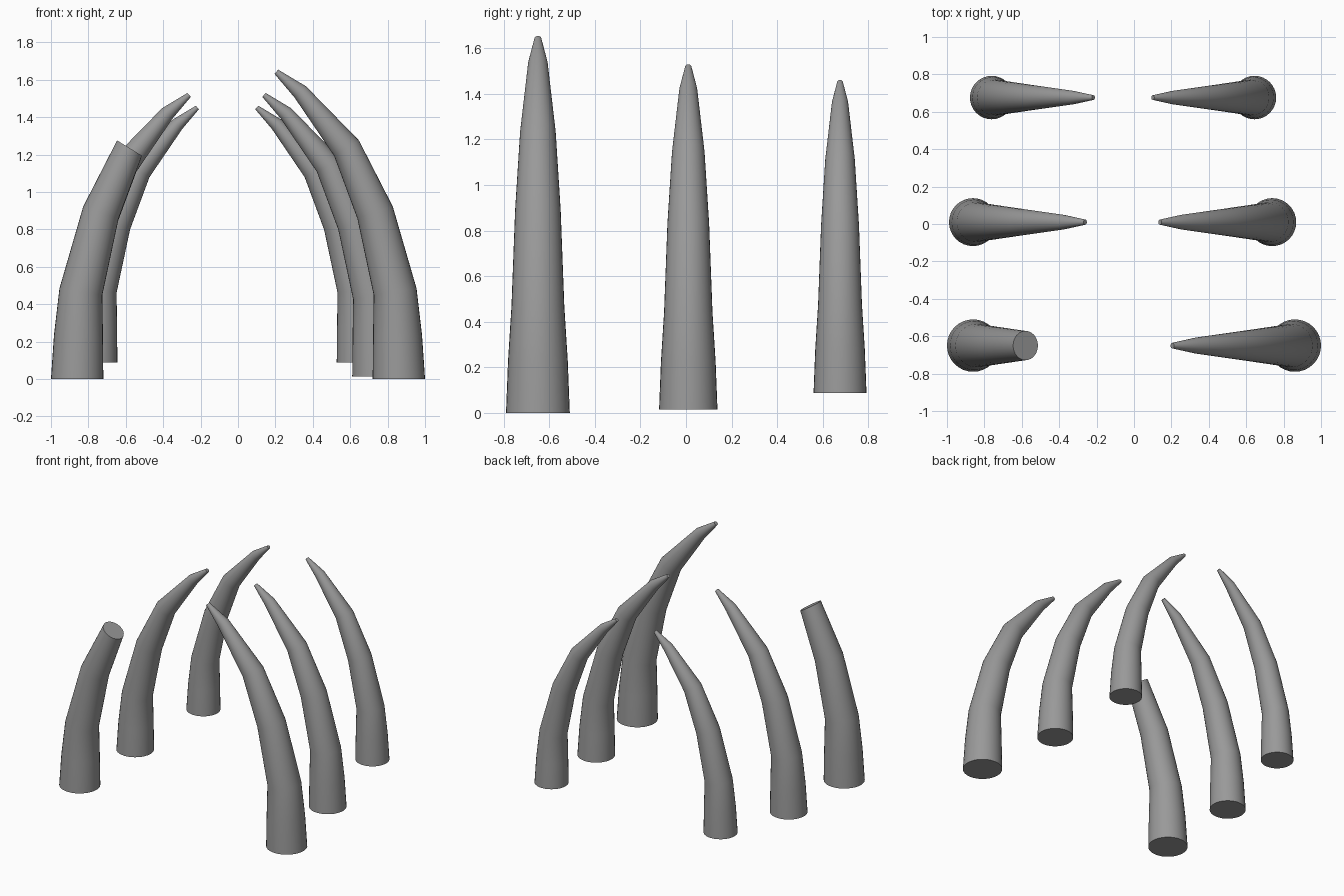
import bpy
import bmesh
import math
from mathutils import Vector

default = bpy.data.objects.get("Cube")
if default:
    bpy.data.objects.remove(default)

SIDES = 32

# One plain grey for every rib
grey = bpy.data.materials.new("stone_grey")
grey.use_nodes = True
colour = (0.32, 0.32, 0.32, 1)
grey.diffuse_color = colour
grey.node_tree.nodes["Principled BSDF"].inputs["Base Color"].default_value = colour

# Rib spine: inward reach, height, radius
SPINE = [(0, 0, 0.14), (0.007, 0.23, 0.131), (0.02, 0.467, 0.116),
         (0.127, 0.89, 0.1), (0.28, 1.235, 0.078),
         (0.527, 1.535, 0.043), (0.655, 1.643, 0.015)]


def make_rib(name, base, scale, side, rings=len(SPINE)):
    """Sweep tilted rings along the spine; side is +1 for left, -1 for right."""
    points = [Vector((-side * reach, 0, height)) for reach, height, _ in SPINE]
    bm = bmesh.new()
    loops = []
    for i in range(rings):
        if i == 0:
            tangent = Vector((0, 0, 1))
        else:
            ahead = points[min(i + 1, len(points) - 1)] - points[i]
            behind = points[i] - points[i - 1]
            tangent = (ahead.normalized() + behind.normalized()).normalized()
        across = Vector((0, 1, 0)).cross(tangent)
        loop = []
        for k in range(SIDES):
            a = math.tau * k / SIDES
            offset = across * math.cos(a) + Vector((0, math.sin(a), 0))
            loop.append(bm.verts.new((points[i] + offset * SPINE[i][2]) * scale))
        loops.append(loop)
    for low, high in zip(loops, loops[1:]):
        for k in range(SIDES):
            n = (k + 1) % SIDES
            bm.faces.new((low[k], low[n], high[n], high[k]))
    # Flat caps at the foot and the tip
    bm.faces.new(loops[0][::-1])
    bm.faces.new(loops[-1])
    bmesh.ops.recalc_face_normals(bm, faces=bm.faces)
    mesh = bpy.data.meshes.new(name)
    bm.to_mesh(mesh)
    bm.free()
    mesh.materials.append(grey)
    rib = bpy.data.objects.new(name, mesh)
    rib.location = base
    bpy.context.collection.objects.link(rib)
    bpy.ops.object.select_all(action='DESELECT')
    rib.select_set(True)
    bpy.context.view_layer.objects.active = rib
    bpy.ops.object.shade_smooth_by_angle(angle=math.radians(35))


# Three pairs, shrinking towards the back; the front right rib is snapped off
make_rib("front_left_rib", (0.86, -0.65, 0), 1, 1)
make_rib("front_right_broken_rib", (-0.86, -0.65, 0), 1, -1, rings=5)
make_rib("middle_left_rib", (0.739, 0.01, 0.014), 0.916, 1)
make_rib("middle_right_rib", (-0.861, 0.01, 0.014), 0.916, -1)
make_rib("back_left_rib", (0.644, 0.676, 0.088), 0.83, 1)
make_rib("back_right_rib", (-0.761, 0.676, 0.088), 0.83, -1)
